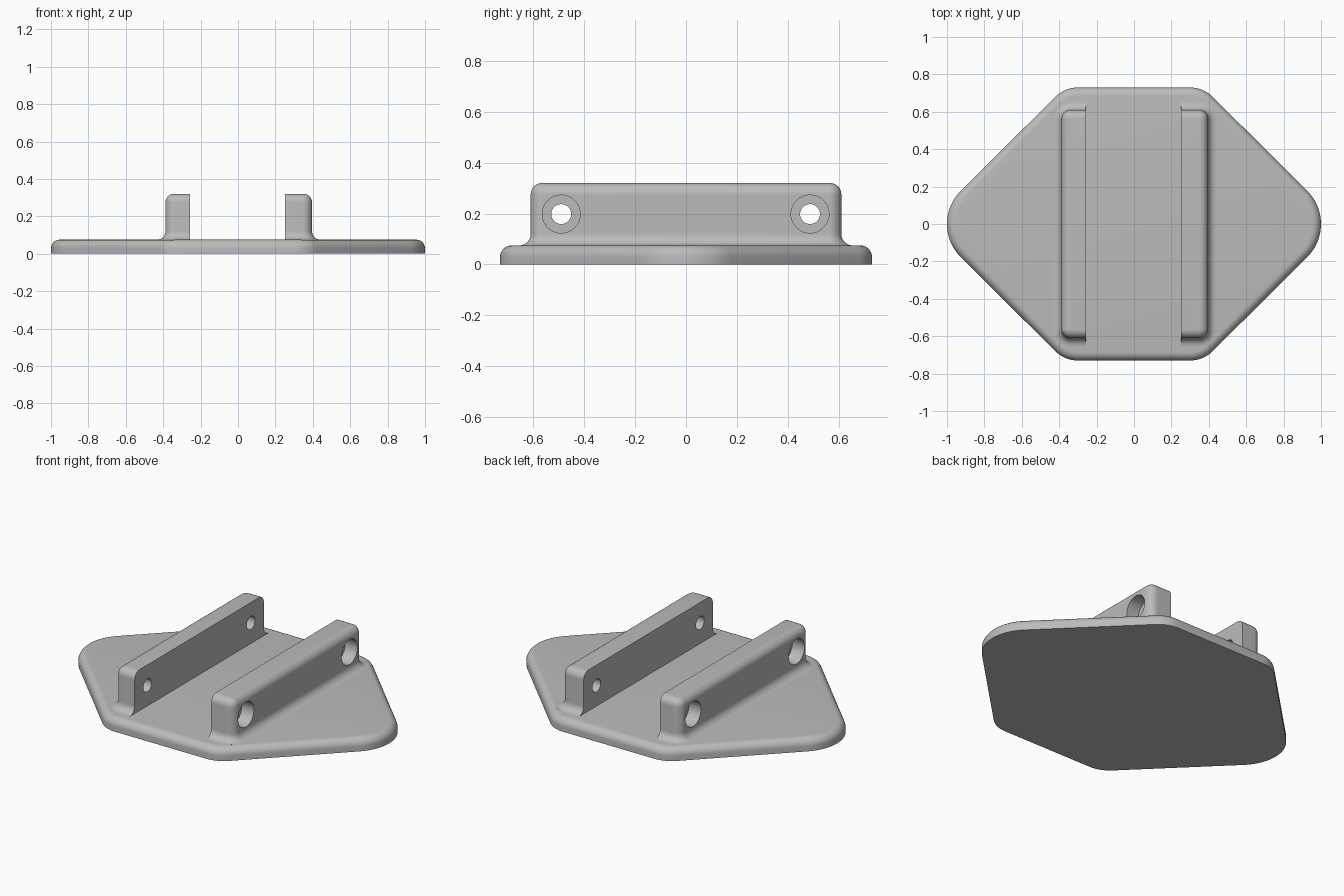
import bpy, bmesh
from math import sin, cos, radians, pi

cube = bpy.data.objects.get("Cube")
if cube:
    bpy.data.objects.remove(cube, do_unlink=True)

GREY = (0.5, 0.5, 0.5, 1)
grey = bpy.data.materials.new("plain grey")
grey.use_nodes = True
grey.diffuse_color = GREY
grey.node_tree.nodes["Principled BSDF"].inputs["Base Color"].default_value = GREY

PLATE_TOP, RAIL_TOP, ROUND = 0.075, 0.32, 0.045


def outline(arcs, offset):
    """Closed outline from corner arcs (x, y, radius, start, end), offset outward."""
    points = []
    for x, y, r, a, b in arcs:
        steps = 1 if a == b else max(8, abs(b - a) // 6)
        for i in range(steps + (a != b)):
            t = radians(a + (b - a) * i / steps)
            points.append((x + (r + offset) * cos(t), y + (r + offset) * sin(t)))
    return points


def loft(name, arcs, profile, flip=1):
    """Stack offset outlines along a profile of (offset, height)."""
    bm = bmesh.new()
    rings = [[bm.verts.new((flip * x, y, z)) for x, y in outline(arcs, d)]
             for d, z in profile]
    n = len(rings[0])
    for low, high in zip(rings, rings[1:]):
        for i in range(n):
            j = (i + 1) % n
            bm.faces.new((low[i], low[j], high[j], high[i]))
    bm.faces.new(rings[0][::-1])
    bm.faces.new(rings[-1])
    bmesh.ops.recalc_face_normals(bm, faces=bm.faces)
    mesh = bpy.data.meshes.new(name)
    bm.to_mesh(mesh)
    bm.free()
    obj = bpy.data.objects.new(name, mesh)
    bpy.context.collection.objects.link(obj)
    mesh.materials.append(grey)
    return obj


def select(obj):
    bpy.ops.object.select_all(action='DESELECT')
    obj.select_set(True)
    bpy.context.view_layer.objects.active = obj


def drill(obj, x, y, z, radius, depth):
    """Cut a round hole along x, centred at the given point."""
    bpy.ops.mesh.primitive_cylinder_add(vertices=48, radius=radius, depth=depth,
                                        location=(x, y, z), rotation=(0, pi / 2, 0))
    cutter = bpy.context.object
    cutter.name = "hole_cutter"
    cutter.hide_render = True
    cutter.data.materials.append(grey)
    select(obj)
    mod = obj.modifiers.new("hole", 'BOOLEAN')
    mod.operation = 'DIFFERENCE'
    mod.solver = 'EXACT'
    mod.object = cutter
    bpy.ops.object.modifier_apply(modifier=mod.name)
    bpy.data.objects.remove(cutter, do_unlink=True)


def smooth(obj):
    select(obj)
    bpy.ops.object.shade_smooth_by_angle(angle=radians(30))


top_round = [(ROUND * (cos(radians(a)) - 1), ROUND * (sin(radians(a)) - 1))
             for a in range(0, 91, 10)]

# Base plate: stretched hexagon with rounded corners and a rounded top edge
plate_arcs = [(0.75, 0, 0.25, -45, 45), (0.30, 0.56, 0.17, 45, 90),
              (-0.30, 0.56, 0.17, 90, 135), (-0.75, 0, 0.25, 135, 225),
              (-0.30, -0.56, 0.17, 225, 270), (0.30, -0.56, 0.17, 270, 315)]
smooth(loft("base_plate", plate_arcs,
            [(0, 0)] + [(d, PLATE_TOP + z) for d, z in top_round]))

# Rails: flat sharp inner face, rounded outer edges, fillet at the foot
fillet = [(ROUND * (1 - sin(radians(a))), PLATE_TOP + ROUND * (1 - cos(radians(a))))
          for a in range(0, 91, 10)]
rail_profile = ([(ROUND, PLATE_TOP - 0.01)] + fillet
                + [(d, RAIL_TOP + z) for d, z in top_round])
CORNER, HALF = 0.05, 0.61
for name, side, inner, outer in (("left_rail", 1, 0.25, 0.396),
                                 ("right_rail", -1, 0.256, 0.388)):
    cx, cy = outer - CORNER, HALF - CORNER
    rail_arcs = [(inner, -cy, CORNER, -90, -90), (cx, -cy, CORNER, -90, 0),
                 (cx, cy, CORNER, 0, 90), (inner, cy, CORNER, 90, 90)]
    rail = loft(name, rail_arcs, rail_profile, side)
    # Counterbored screw holes, wide on the outer side
    for y in (-0.49, 0.487):
        drill(rail, side * 0.32, y, 0.198, 0.039, 0.4)
        drill(rail, side * (outer + 0.02), y, 0.198, 0.0745, 0.2)
    smooth(rail)
